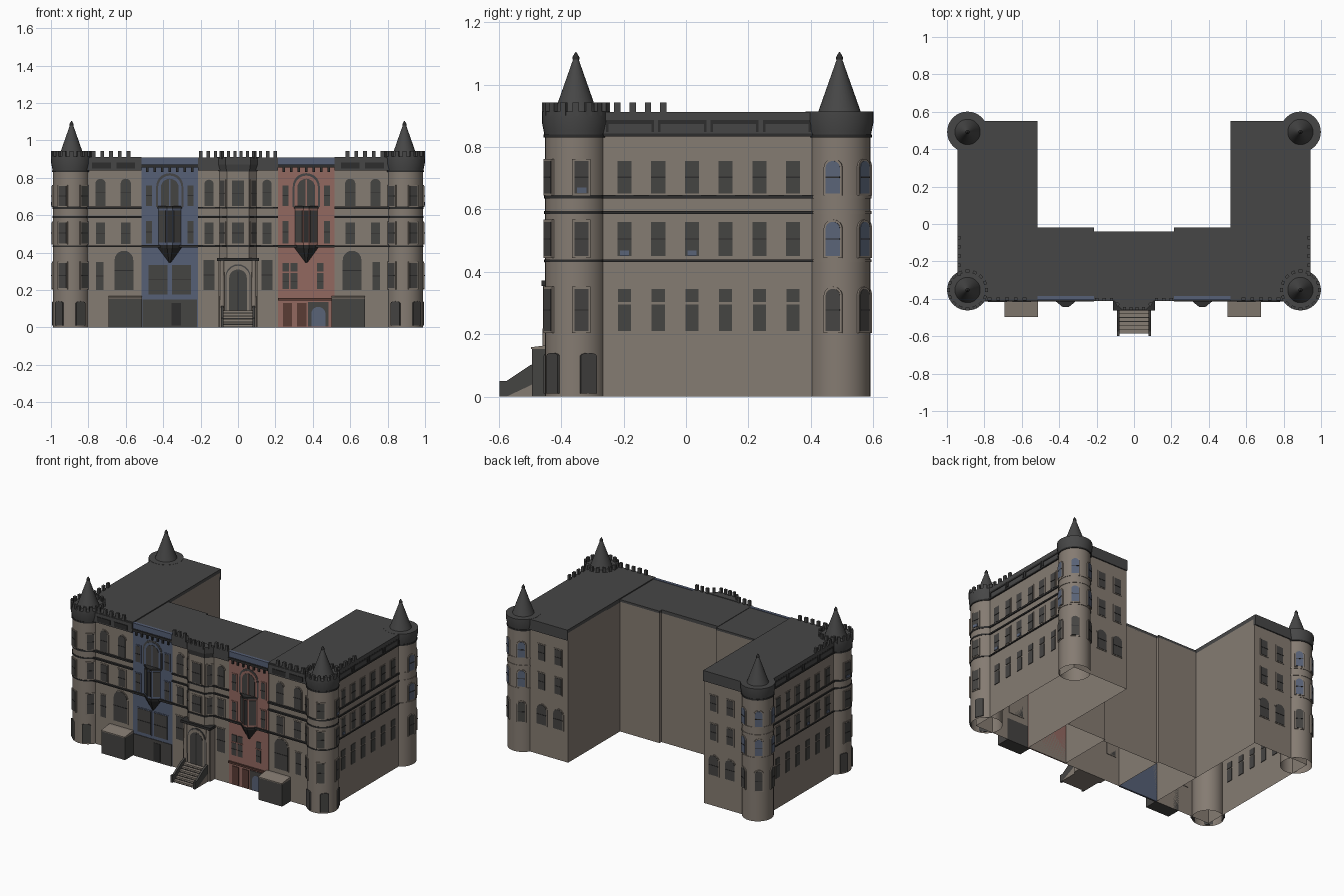
import bpy, bmesh
from math import cos, sin, pi, radians

if "Cube" in bpy.data.objects:
    bpy.data.objects.remove(bpy.data.objects["Cube"])

COLOURS = {"stone": (0.235, 0.2, 0.168), "slate": (0.062, 0.062, 0.062), "trim": (0.026, 0.026, 0.026),
           "glass": (0.06, 0.058, 0.055), "blue_paint": (0.092, 0.115, 0.18), "red_paint": (0.29, 0.14, 0.118),
           "blue_glass": (0.1, 0.125, 0.185), "dark_red": (0.1, 0.045, 0.036)}
mats = {}
for key, rgb in COLOURS.items():
    m = bpy.data.materials.new(key)
    m.use_nodes = True
    m.diffuse_color = (*rgb, 1)
    m.node_tree.nodes["Principled BSDF"].inputs["Base Color"].default_value = (*rgb, 1)
    mats[key] = m

parts = {}  # part name -> (bmesh, material names)


def skin(part, mat, rings, floor=True):
    """Skin closed rings of 3D points and cap the ends."""
    bm, used = parts.setdefault(part, (bmesh.new(), []))
    if mat not in used:
        used.append(mat)
    rows = [[bm.verts.new(p) for p in ring] for ring in rings]
    made = [bm.faces.new(rows[-1])]
    if floor:
        made.append(bm.faces.new(rows[0][::-1]))
    for a, b in zip(rows, rows[1:]):
        for i in range(len(a)):
            j = (i + 1) % len(a)
            made.append(bm.faces.new((a[i], a[j], b[j], b[i])))
    for f in made:
        f.material_index = used.index(mat)


def loft(part, mat, *levels, floor=True):
    skin(part, mat, [[(x, y, z) for x, y in pts] for pts, z in levels], floor)


def rect(x0, x1, y0, y1):
    return [(x0, y0), (x1, y0), (x1, y1), (x0, y1)]


def circle(x, y, r, n=32):
    return [(x + r * cos(2 * pi * i / n), y + r * sin(2 * pi * i / n)) for i in range(n)]


def box(part, mat, x0, x1, y0, y1, z0, z1, floor=True):
    loft(part, mat, (rect(x0, x1, y0, y1), z0), (rect(x0, x1, y0, y1), z1), floor=floor)


def plate(part, mat, x, y, angle, w, z0, z1, rise=0, d0=-0.004, d1=0.004):
    """Upright panel, optionally arched, facing the given angle."""
    a = radians(angle)
    h = w / 2
    pts = [(-h, z0), (h, z0)]
    if rise:
        pts += [(h * cos(pi * i / 10), z1 - rise + rise * sin(pi * i / 10)) for i in range(11)]
    else:
        pts += [(h, z1), (-h, z1)]
    skin(part, mat, [[(x + d * cos(a) - u * sin(a), y + d * sin(a) + u * cos(a), z)
                      for u, z in pts] for d in (d0, d1)])


def window(x, y, angle, w, z0, z1, rise=0, mat="glass", frame="stone"):
    plate("window_frames", frame, x, y, angle, w + 0.014, z0 - 0.006, z1 + 0.007, rise and rise + 0.007, -0.004, 0.003)
    plate("window_panes", mat, x, y, angle, w, z0, z1, rise, -0.004, 0.005)
    plate("window_bars", "trim", x, y, angle, w, (z0 + z1) / 2 - 0.002, (z0 + z1) / 2 + 0.002, 0, 0, 0.007)


def merlon(x, y, angle=-90, w=0.02):
    plate("battlements", "slate", x, y, angle, w, 0.9, 0.943, 0, -0.012, 0.004)


BANDS = ((0.64, 0.012), (0.59, 0.01), (0.435, 0.008))
FRONT = -0.4
PORTAL = -0.447
ROWS = ((0.65, 0.755), (0.45, 0.56), (0.21, 0.345))

for s in (-1, 1):
    side = 90 - s * 90
    # Wings, open underneath
    xs = sorted((s * 0.515, s * 0.935))
    box("wing_walls", "stone", *xs, FRONT, 0.542, 0, 0.89, floor=False)
    box("wing_roof", "slate", *sorted((s * 0.515, s * 0.943)), FRONT - 0.005, 0.55, 0.885, 0.912)
    box("cornice", "slate", *sorted((s * 0.92, s * 0.94)), -0.3, 0.45, 0.84, 0.905)
    box("cornice", "trim", *sorted((s * 0.92, s * 0.944)), -0.3, 0.45, 0.833, 0.843)
    box("cornice", "slate", *xs, 0.53, 0.55, 0.84, 0.905)
    box("cornice", "slate", *xs, FRONT - 0.012, FRONT, 0.84, 0.905)
    for i in range(4):
        y = -0.18 + i * 0.168
        plate("cornice_panels", "trim", s * 0.94, y, side, 0.15, 0.874, 0.886)
        for t in (-0.073, 0.073):
            plate("cornice_panels", "trim", s * 0.94, y + t, side, 0.008, 0.848, 0.886)
    for i in range(2):
        plate("cornice_panels", "trim", s * (0.6 + i * 0.13), FRONT - 0.012, -90, 0.1, 0.85, 0.882)
    for z, t in BANDS:
        box("string_courses", "trim", *sorted((s * 0.9, s * 0.942)), -0.3, 0.45, z - t / 2, z + t / 2)
        box("string_courses", "trim", *xs, FRONT - 0.015, FRONT, z - t / 2, z + t / 2)
    # Outer side windows
    for i in range(6):
        y = -0.197 + i * 0.108
        for z0, z1 in ROWS[:2]:
            window(s * 0.935, y, side, 0.045, z0, z1)
        plate("window_panes", "glass", s * 0.935, y, side, 0.042, 0.21, 0.295)
        plate("window_panes", "glass", s * 0.935, y, side, 0.042, 0.303, 0.345)
        if i in (0, 2):
            plate("window_units", "blue_glass", s * 0.935, y, side, 0.028, 0.45, 0.468, 0, 0, 0.009)
    # Wing end windows
    for x in (0.59, 0.715):
        for z0, z1 in ROWS[:2]:
            window(s * x, 0.542, 90, 0.05, z0, z1)
        window(s * x, 0.542, 90, 0.07, *ROWS[2], 0.03)
    # Wing front windows
    for x in (0.6, 0.735):
        window(s * x, FRONT, -90, 0.055, 0.65, 0.795, 0.027)
        window(s * x, FRONT, -90, 0.05, 0.447, 0.56)
    window(s * 0.61, FRONT, -90, 0.1, 0.2, 0.41, 0.05)
    window(s * 0.74, FRONT, -90, 0.04, 0.2, 0.35)
    for i in range(5):
        merlon(s * (0.585 + i * 0.047), FRONT - 0.005)
        merlon(s * 0.939, -0.073 - i * 0.049, side)
    # Projecting entrance boxes
    x0, x1 = s * 0.596 - 0.096, s * 0.596 + 0.084
    box("entrance_boxes", "glass", x0, x1, -0.494, FRONT, 0, 0.152)
    loft("entrance_box_tops", "stone", (rect(x0, x1, -0.497, FRONT), 0.152), (rect(x0, x1, -0.497, FRONT), 0.158),
         (rect(x0, x1, -0.42, FRONT), 0.168))

    # Corner towers
    for cy, front in ((-0.353, True), (0.492, False)):
        cx = s * 0.89
        ring = lambda r: circle(cx, cy, r)
        rim = lambda a, r: (cx + r * cos(radians(a)), cy + r * sin(radians(a)), a)
        loft("tower_walls", "stone", (ring(0.099), 0), (ring(0.099), 0.85), floor=False)
        loft("tower_crowns", "slate", (ring(0.1), 0.832), (ring(0.103), 0.85), (ring(0.109), 0.88), (ring(0.109), 0.913))
        loft("tower_crowns", "trim", (ring(0.104), 0.83), (ring(0.104), 0.84))
        loft("tower_spires", "slate", (ring(0.069), 0.91), (ring(0.008), 1.083))
        loft("tower_spires", "trim", (ring(0.011), 1.08), (ring(0.011), 1.088), (ring(0.001), 1.105))
        for z, t in BANDS:
            loft("tower_bands", "trim" if front else "stone", (ring(0.102), z - t / 2), (ring(0.102), z + t / 2))
        for a in ((10, -62, -133) if front else (-12, 52, 118)):
            turn = lambda v: v if s > 0 else 180 - v
            spot = rim(turn(a), 0.099)
            for k, (z0, z1) in enumerate(ROWS):
                window(*spot, 0.046, z0, z1, 0 if front else 0.02, "glass" if front or k == 2 else "blue_glass")
            if front:
                plate("tower_base_doors", "glass", *rim(turn(a + 14), 0.099), 0.055, 0.01, 0.14, 0.01)
        if front:
            plate("window_units", "blue_glass", *rim(turn(10), 0.099), 0.03, 0.652, 0.67, 0, 0, 0.009)
            for i in range(16):
                merlon(*rim(i * 22.5, 0.105))

    # Painted town houses
    paint, label = ("red_paint", "red_house") if s > 0 else ("blue_paint", "blue_house")
    c = s * 0.365
    x0, x1 = c - 0.15, c + 0.15
    box(label + "_front", paint, x0, x1, FRONT - 0.003, -0.395, 0, 0.87)
    box("town_house_walls", "stone", x0, x1, -0.395, -0.02, 0, 0.89, floor=False)
    box("town_house_roofs", "slate", x0, x1, -0.39, -0.02, 0.885, 0.905)
    box("town_house_cornice", "blue_paint", x0, x1, FRONT - 0.005, -0.385, 0.868, 0.908)
    box("cornice", "trim", x0, x1, FRONT - 0.014, FRONT, 0.855, 0.87)
    for i in range(7):
        plate("cornice_panels", "trim", x0 + 0.03 + i * 0.04, FRONT - 0.003, -90, 0.012, 0.83, 0.86, 0, 0, 0.01)
    box("string_courses", "trim", x0, x1, FRONT - 0.014, FRONT, 0.428, 0.442)
    plate("window_surrounds", "slate", c, FRONT, -90, 0.145, 0.645, 0.825, 0.072, -0.004, 0.005)
    plate("window_surrounds", paint, c, FRONT, -90, 0.125, 0.645, 0.812, 0.062, -0.004, 0.007)
    plate("window_panes", "glass", c, FRONT, -90, 0.095, 0.65, 0.795, 0.047, -0.004, 0.009)
    plate("window_bars", paint, c, FRONT, -90, 0.008, 0.65, 0.79, 0, 0, 0.011)
    for dx in (-0.11, 0.11):
        window(c + dx, FRONT - 0.003, -90, 0.032, 0.65, 0.76, frame=paint)
        window(c + dx, FRONT - 0.003, -90, 0.032, 0.45, 0.57, frame=paint)
    # Pointed oriel window
    bay = lambda w, f, d: [(c - w, FRONT), (c - f, FRONT - d), (c + f, FRONT - d), (c + w, FRONT)]
    loft("oriels", "trim", (bay(0.006, 0.004, 0.004), 0.345), (bay(0.066, 0.014, 0.042), 0.425), (bay(0.07, 0.015, 0.045), 0.44))
    loft("oriels", paint, (bay(0.064, 0.014, 0.038), 0.44), (bay(0.064, 0.014, 0.038), 0.635))
    loft("oriels", "trim", (bay(0.07, 0.015, 0.045), 0.635), (bay(0.07, 0.015, 0.045), 0.648))
    plate("oriel_panes", "trim", c, FRONT - 0.038, -90, 0.022, 0.455, 0.625)
    for t in (-1, 1):
        plate("oriel_panes", "glass", c + t * 0.039, FRONT - 0.019, -90 + t * 37, 0.045, 0.455, 0.625)

# Ground floors of the town houses
for x in (-0.428, -0.302):
    window(x, FRONT - 0.003, -90, 0.1, 0.175, 0.335, frame="blue_paint")
plate("blue_house_base", "glass", -0.365, FRONT - 0.003, -90, 0.29, 0, 0.15)
plate("blue_house_base", "trim", -0.33, FRONT - 0.003, -90, 0.05, 0.01, 0.13, 0, 0, 0.006)
for x in (0.255, 0.3, 0.44):
    window(x, FRONT - 0.003, -90, 0.036, 0.205, 0.29, frame="red_paint")
    plate("window_panes", "glass", x, FRONT - 0.003, -90, 0.036, 0.3, 0.345)
box("string_courses", "dark_red", 0.215, 0.515, FRONT - 0.014, FRONT, 0.145, 0.158)
for x in (0.265, 0.34):
    plate("red_house_doors", "dark_red", x, FRONT - 0.003, -90, 0.05, 0.005, 0.13)
plate("red_house_doors", "glass", 0.43, FRONT - 0.003, -90, 0.11, 0.005, 0.135)
plate("red_house_doors", "blue_glass", 0.43, FRONT - 0.003, -90, 0.075, 0.005, 0.11, 0.037, 0, 0.007)

# Central house
box("central_walls", "stone", -0.215, 0.215, FRONT - 0.002, -0.04, 0, 0.89, floor=False)
box("central_roof", "slate", -0.215, 0.215, FRONT, -0.04, 0.885, 0.908)
box("cornice", "slate", -0.215, 0.215, FRONT - 0.012, FRONT, 0.84, 0.908)
for z in (0.64, 0.59, 0.435):
    box("string_courses", "trim", -0.215, 0.215, FRONT - 0.012, FRONT, z - 0.005, z + 0.005)
for x in (-0.155, 0.155):
    window(x, FRONT - 0.002, -90, 0.05, 0.65, 0.79, 0.025)
    window(x, FRONT - 0.002, -90, 0.048, 0.447, 0.56)
    window(x, FRONT - 0.002, -90, 0.06, 0.2, 0.36)

# Central bay
bay = lambda k: [(-0.102 - k, FRONT), (-0.06 - k / 2, PORTAL - k), (0.06 + k / 2, PORTAL - k), (0.102 + k, FRONT)]
loft("central_bay", "stone", (bay(0), 0.37), (bay(0), 0.85))
loft("central_bay", "slate", (bay(0.002), 0.835), (bay(0.012), 0.87), (bay(0.012), 0.912))
for z in (0.64, 0.59, 0.435):
    loft("central_bay", "trim", (bay(0.006), z - 0.005), (bay(0.006), z + 0.005))
for z0, z1 in ((0.65, 0.785), (0.45, 0.56)):
    window(0, PORTAL, -90, 0.065, z0, z1)
    for t in (-1, 1):
        window(t * 0.081, -0.4235, -90 + t * 48, 0.036, z0, z1)
for x in (-0.05, -0.017, 0.017, 0.05):
    merlon(x, -0.457, w=0.016)
for t in (-1, 1):
    merlon(t * 0.09, -0.431, -90 + t * 48, 0.018)
    for x in (0.12, 0.16, 0.2):
        merlon(t * x, FRONT - 0.008, w=0.018)

# Portal with columns, door and ledge
box("portal", "stone", -0.105, 0.105, PORTAL, FRONT, 0, 0.355)
box("portal", "trim", -0.112, 0.112, PORTAL - 0.016, FRONT, 0.355, 0.372)
plate("portal_arch", "slate", 0, PORTAL, -90, 0.135, 0.09, 0.338, 0.067, -0.004, 0.003)
plate("portal_arch", "stone", 0, PORTAL, -90, 0.125, 0.09, 0.33, 0.062, -0.004, 0.005)
plate("door", "glass", 0, PORTAL, -90, 0.095, 0.09, 0.31, 0.047, -0.004, 0.007)
plate("door", "trim", 0, PORTAL, -90, 0.006, 0.09, 0.3, 0, 0, 0.009)
for x in (-0.085, 0.085):
    loft("portal_columns", "stone", (circle(x, PORTAL, 0.014, 12), 0), (circle(x, PORTAL, 0.011, 12), 0.355))

# Front steps between sloping side walls
for i in range(6):
    box("steps", "stone", -0.08, 0.08, -0.585 + i * 0.021, PORTAL, i * 0.015, (i + 1) * 0.015)
    plate("step_edges", "trim", 0, -0.585 + i * 0.021, -90, 0.16, i * 0.015 + 0.001, i * 0.015 + 0.005, 0, 0, 0.001)
base = [(-0.575, 0), (PORTAL, 0), (PORTAL, 0.06)]
rail = [(-0.598, 0), (-0.575, 0), (PORTAL, 0.06), (PORTAL, 0.12), (-0.5, 0.1), (-0.575, 0.05), (-0.598, 0.05)]
for t in (-1, 1):
    for mat, outline in (("stone", base), ("glass", rail)):
        skin("step_walls", mat, [[(t * 0.085 + d, y, z) for y, z in outline] for d in (-0.007, 0.007)])

# Turn every part into an object
for name, (bm, used) in parts.items():
    bmesh.ops.recalc_face_normals(bm, faces=bm.faces[:])
    me = bpy.data.meshes.new(name)
    bm.to_mesh(me)
    bm.free()
    for key in used:
        me.materials.append(mats[key])
    ob = bpy.data.objects.new(name, me)
    bpy.context.collection.objects.link(ob)
    if name.startswith(("tower", "portal_col")):
        bpy.ops.object.select_all(action="DESELECT")
        ob.select_set(True)
        bpy.context.view_layer.objects.active = ob
        bpy.ops.object.shade_smooth_by_angle()
